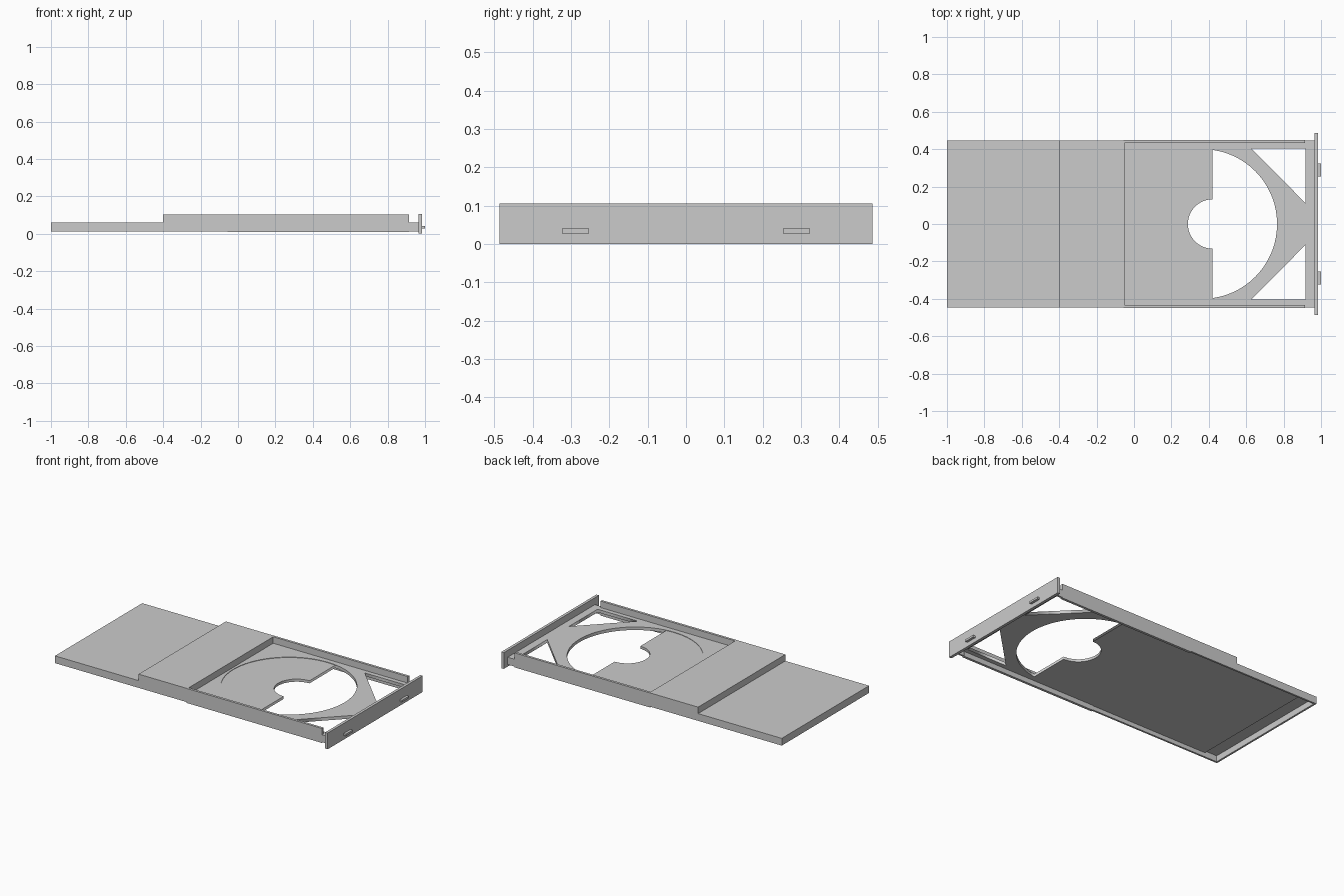
import bpy, bmesh, math

if "Cube" in bpy.data.objects:
    bpy.data.objects.remove(bpy.data.objects["Cube"])


def box(name, x, y, z):
    bm = bmesh.new()
    bmesh.ops.create_cube(bm, size=1)
    for v in bm.verts:
        for i, (lo, hi) in enumerate((x, y, z)):
            v.co[i] = lo if v.co[i] < 0 else hi
    me = bpy.data.meshes.new(name)
    bm.to_mesh(me)
    bm.free()
    ob = bpy.data.objects.new(name, me)
    bpy.context.collection.objects.link(ob)
    return ob


def plate(name, loops, z0, z1):
    # first loop is the outline, the others are holes
    cu = bpy.data.curves.new(name, 'CURVE')
    cu.dimensions = '2D'
    cu.fill_mode = 'BOTH'
    cu.extrude = (z1 - z0) / 2
    for pts in loops:
        sp = cu.splines.new('POLY')
        sp.points.add(len(pts) - 1)
        for p, (x, y) in zip(sp.points, pts):
            p.co = (x, y, 0, 1)
        sp.use_cyclic_u = True
    ob = bpy.data.objects.new(name, cu)
    ob.location.z = (z0 + z1) / 2
    bpy.context.collection.objects.link(ob)
    bpy.ops.object.select_all(action='DESELECT')
    ob.select_set(True)
    bpy.context.view_layer.objects.active = ob
    bpy.ops.object.convert(target='MESH')
    return ob


def arc(cx, r, a0, a1, n):
    return [(cx + r * math.cos(a0 + (a1 - a0) * i / n),
             r * math.sin(a0 + (a1 - a0) * i / n)) for i in range(n + 1)]


def rect(x0, x1, h):
    return [(x0, -h), (x1, -h), (x1, h), (x0, h)]


W = 0.447          # half width of the tray
CX, R = 0.365, 0.4  # disc recess
CUT, HUB = 0.42, 0.132

# openings in the tray
a = math.acos((CUT - CX) / R)
disc_hole = arc(CX, R, -a, a, 48) + arc(CUT, HUB, math.pi / 2, 3 * math.pi / 2, 24)
corner_holes = [[(0.627, s * 0.403), (0.917, s * 0.403), (0.917, s * 0.112)] for s in (1, -1)]
recess = arc(CX, R, 0, 2 * math.pi * 71 / 72, 71)

# tray floor, and the thin layer around the disc recess
plate("tray_floor", [rect(-0.9, 0.966, W - 0.005), disc_hole] + corner_holes, 0.04, 0.057)
plate("tray_surface", [rect(-0.06, 0.966, W - 0.001), recess] + corner_holes, 0.056, 0.06)

# rear housing, hollow underneath
box("rear_cover", (-1, -0.39), (-W, W), (0.052, 0.06))
box("rear_wall", (-1, -0.988), (-W, W), (0.013, 0.06))
box("raised_housing", (-0.4, -0.05), (-W, W), (0.05, 0.102))

# side walls and guide rails
for s, side in ((1, "left"), (-1, "right")):
    ys = sorted((s * W, s * (W - 0.012)))
    box(side + "_side_wall", (-1, 0.966), ys, (0.013, 0.06))
    ys = sorted((s * (W + 0.001), s * (W - 0.015)))
    box(side + "_rail", (-0.055, 0.915), ys, (0.008, 0.102))
    ys = sorted((s * 0.253, s * 0.324))
    box(side + "_button", (0.98, 1.0), ys, (0.027, 0.04))

# front panel
box("front_panel", (0.966, 0.984), (-0.487, 0.487), (0, 0.105))
